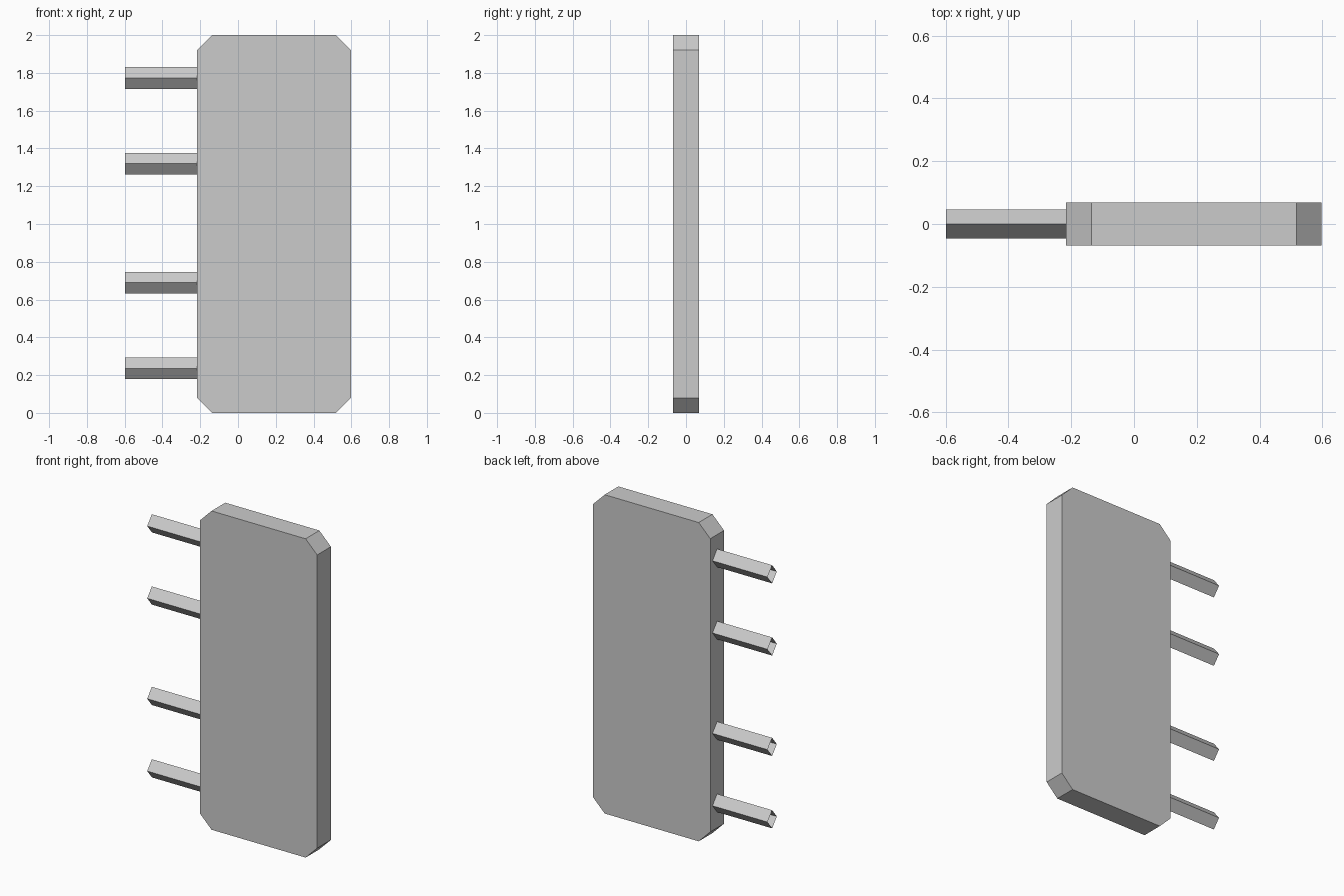
import bpy
import bmesh

if "Cube" in bpy.data.objects:
    bpy.data.objects.remove(bpy.data.objects["Cube"])

DEPTH = 0.068


def extrude_profile(name, points, offset, capped):
    """Sweep a closed profile along offset, with or without end caps."""
    bm = bmesh.new()
    a = [bm.verts.new(p) for p in points]
    b = [bm.verts.new([p[i] + offset[i] for i in range(3)]) for p in points]
    n = len(points)
    for i in range(n):
        j = (i + 1) % n
        bm.faces.new((a[i], a[j], b[j], b[i]))
    if capped:
        bm.faces.new(a[::-1])
        bm.faces.new(b)
        bmesh.ops.recalc_face_normals(bm, faces=bm.faces)
    mesh = bpy.data.meshes.new(name)
    bm.to_mesh(mesh)
    bm.free()
    obj = bpy.data.objects.new(name, mesh)
    bpy.context.collection.objects.link(obj)
    return obj


# Slab with chamfered corners
x0, x1, top, c = -0.216, 0.597, 2.0, 0.08
outline = [(x0 + c, 0), (x1 - c, 0), (x1, c), (x1, top - c),
           (x1 - c, top), (x0 + c, top), (x0, top - c), (x0, c)]
extrude_profile("slab", [(x, -DEPTH, z) for x, z in outline],
                (0, 2 * DEPTH, 0), True)

# Diamond-section hollow pegs, open at the free end
w, h = 0.046, 0.057
for i, z in enumerate((0.236, 0.69, 1.32, 1.773)):
    diamond = [(-0.598, w, z), (-0.598, 0, z + h),
               (-0.598, -w, z), (-0.598, 0, z - h)]
    extrude_profile(f"peg_{i + 1}", diamond[::-1], (x0 + 0.598, 0, 0), False)

# Pegs' side faces point outward
for obj in bpy.data.objects:
    if obj.name.startswith("peg"):
        for p in obj.data.polygons:
            centre = sum((v.co.z for v in obj.data.vertices)) / 8
            if p.normal.y * p.center.y + p.normal.z * (p.center.z - centre) < 0:
                p.flip()
        obj.data.update()
